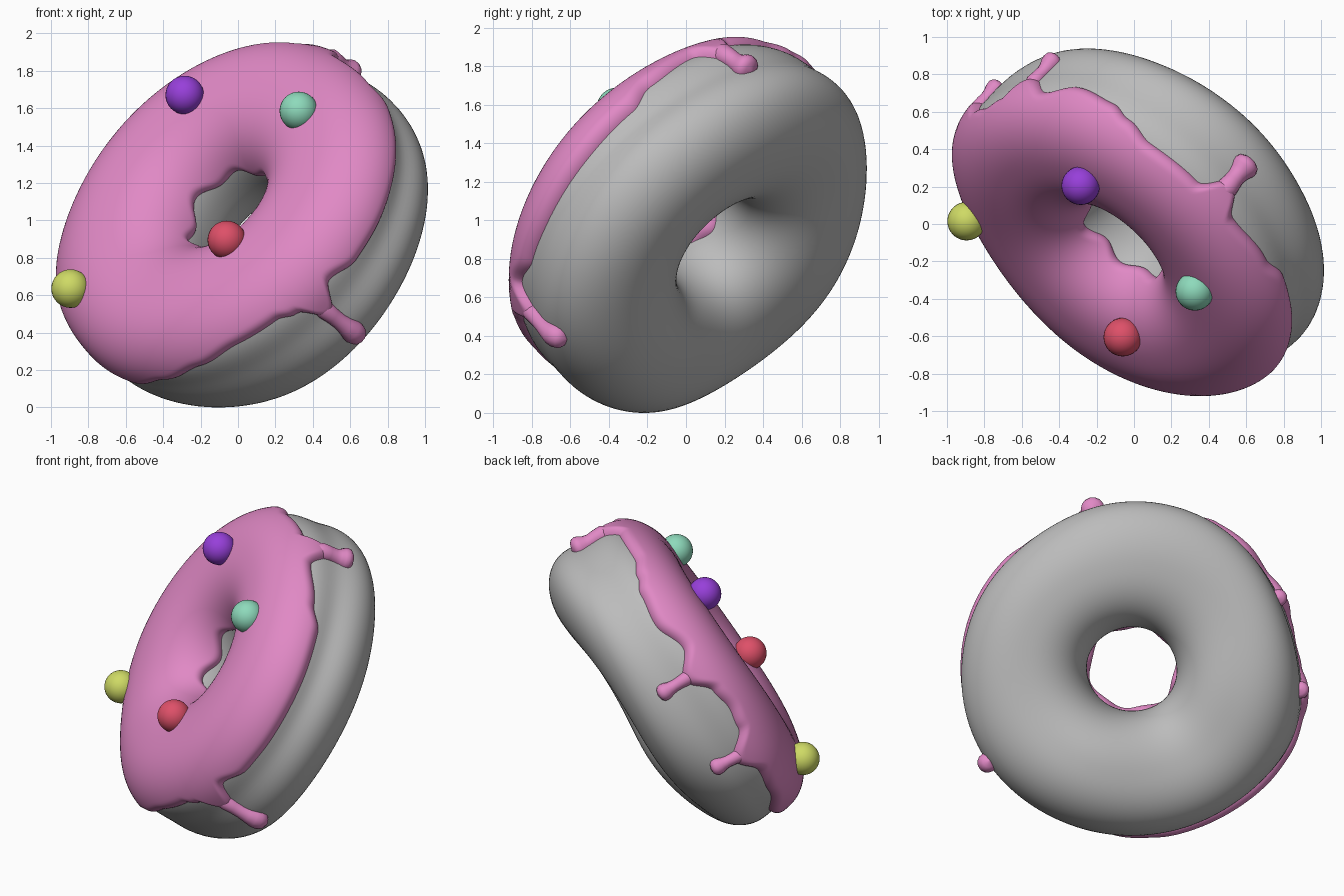
import bpy, bmesh, math
from mathutils import Vector
from math import sin, cos, radians, pi

if "Cube" in bpy.data.objects:
    bpy.data.objects.remove(bpy.data.objects["Cube"])

# Tilted frame of the ring: N is the axis, E1 and E2 span the ring plane
N = Vector((-0.56, -0.63, 0.54)).normalized()
E1 = Vector((0.747, -0.664, 0)).normalized()
E2 = N.cross(E1)
C = Vector((0.035, 0.035, 0.955)) + E2 * 0.03
R, r = 0.66, 0.39


def material(name, col):
    m = bpy.data.materials.new(name)
    m.diffuse_color = (*col, 1)
    m.use_nodes = True
    m.node_tree.nodes["Principled BSDF"].inputs["Base Color"].default_value = m.diffuse_color
    return m


PINK = material("pink_icing", (0.75, 0.25, 0.56))
GREY = material("grey_dough", (0.5, 0.5, 0.5))


def bump(a, centre, width):
    """Smooth bump around an angle in degrees."""
    d = (a - centre + 180) % 360 - 180
    return math.exp(-(d / width) ** 2)


def surf(phi, v, off=0.0):
    """Point on the lumpy dough at ring angle phi and tube angle v (degrees)."""
    p, a = radians(phi), radians(v)
    ca, sa = cos(a), sin(a)
    box = (abs(ca) ** 2.3 + abs(sa) ** 2.3) ** (-1 / 2.3)      # slightly square tube
    waist = 1 - (0.04 + 0.07 * bump(phi, 25, 45)) * bump(v, 6, 17)
    if sa < 0:                                                 # back half of the tube
        ax = 1 - 0.15 * bump(phi, 135, 45) - 0.15 * bump(phi, 232, 32) + 0.17 * bump(phi, 300, 38)
    else:
        ax = 1 - 0.10 * bump(phi, 240, 35)
    rr = r * box * waist
    ring = R - 0.02 * bump(phi, 265, 45) + 0.02 * bump(phi, 15, 40)
    outer = max(0, ca)
    out = 0.03 * bump(phi, 90, 45) * bump(v, -35, 28)          # lumps on the outer side
    out += outer * (0.05 * bump(phi, 204, 22) * bump(v, 20, 40)
                    - 0.04 * bump(phi, 160, 28) * bump(v, -8, 40)
                    + 0.035 * bump(phi, 335, 28) * bump(v, -35, 32)
                    - 0.025 * bump(phi, 57, 25))
    return C + (E1 * cos(p) + E2 * sin(p)) * (ring + (rr + off) * ca + out) + N * ((rr * ax + off) * sa)


def make(name, rows, mat, close_v):
    """Skin a grid of points, always closed around the ring."""
    bm = bmesh.new()
    g = [[bm.verts.new(p) for p in row] for row in rows]
    n, m = len(g), len(g[0])
    for i in range(n):
        for j in range(m if close_v else m - 1):
            a, b = g[i], g[(i + 1) % n]
            k = (j + 1) % m
            bm.faces.new((a[j], b[j], b[k], a[k]))
    me = bpy.data.meshes.new(name)
    bm.to_mesh(me)
    bm.free()
    me.materials.append(mat)
    me.shade_smooth()
    ob = bpy.data.objects.new(name, me)
    bpy.context.collection.objects.link(ob)
    return ob


# Dough ring
make("dough", [[surf(i * 2.5, j * 4) for j in range(90)] for i in range(144)], GREY, True)

# Icing: outer edge follows these (ring angle, tube angle) points
EDGE = [(0, 16), (20, 16), (40, 17), (50, 26), (68, 32), (76, 14), (84, 35), (103, 36),
        (113, 29), (120, 23), (133, 19), (145, 28), (155, 12), (164, 28), (172, 31),
        (180, 27), (189, 6), (198, 19), (210, 15), (230, 2), (255, 4), (270, 15),
        (285, 24), (300, 30), (315, 30), (321, 24), (328, 3), (335, 25), (345, 17), (360, 16)]


def edge(phi):
    for (a, va), (b, vb) in zip(EDGE, EDGE[1:]):
        if a <= phi <= b:
            return va + (vb - va) * (1 - cos(pi * (phi - a) / (b - a))) / 2


def icing_row(phi):
    v0, v1 = edge(phi), 161 + 4 * sin(radians(phi * 6)) + 2 * sin(radians(phi * 4 + 50))
    row = []
    for j in range(61):
        t = (1 - cos(pi * j / 60)) / 2
        v = v0 + (v1 - v0) * t
        d = min(1, min(v - v0, v1 - v) / 9)                    # rounded lip
        row.append(surf(phi, v, -0.025 + 0.07 * math.sqrt(max(0, 1 - (1 - d) ** 2))))
    return row


make("icing", [icing_row(i) for i in range(360)], PINK, False)


# Drips: tapered tubes running down the side of the dough, roots sunk under the icing
def drip(name, phi0, v0, phi1, v1, size):
    radii = [0.3, 0.75, 0.85, 0.75, 0.72, 0.82, 1.0, 1.05, 0.95, 0.65, 0.05]
    ts = [0, 0.14, 0.3, 0.45, 0.58, 0.7, 0.8, 0.88, 0.95, 1.0, 1.03]
    cu = bpy.data.curves.new(name, 'CURVE')
    cu.dimensions = '3D'
    cu.bevel_depth = size
    cu.bevel_resolution = 5
    cu.use_fill_caps = True
    sp = cu.splines.new('POLY')
    sp.points.add(len(ts) - 1)
    for pt, t, rad in zip(sp.points, ts, radii):
        q = surf(phi0 + (phi1 - phi0) * t, v0 + (v1 - v0) * t, min(0.004, 0.1 * t - 0.03))
        pt.co = (*q, 1)
        pt.radius = rad
    sp.use_smooth = True
    cu.materials.append(PINK)
    ob = bpy.data.objects.new(name, cu)
    bpy.context.collection.objects.link(ob)
    bpy.ops.object.select_all(action='DESELECT')
    ob.select_set(True)
    bpy.context.view_layer.objects.active = ob
    bpy.ops.object.convert(target='MESH')


drip("drip_top", 76, 34, 77, -9, 0.07)
drip("drip_back", 155, 28, 154, -16, 0.052)
drip("drip_left", 189, 24, 187, -15, 0.052)
drip("drip_front", 327, 26, 329, -29, 0.06)

# Sugar pearls half sunk in the icing
for name, pos, col in [
    ("purple", (-0.285, 0.205, 1.67), (0.31, 0.05, 0.70)),
    ("teal", (0.325, -0.36, 1.585), (0.27, 0.70, 0.50)),
    ("red", (-0.06, -0.605, 0.895), (0.73, 0.08, 0.14)),
    ("yellow", (-0.895, 0.015, 0.635), (0.62, 0.70, 0.13)),
]:
    bpy.ops.mesh.primitive_uv_sphere_add(segments=32, ring_count=16, radius=0.103, location=pos)
    ob = bpy.context.object
    ob.name = name + "_pearl"
    ob.data.shade_smooth()
    ob.data.materials.append(material(name + "_sugar", col))

# Stand the ring on z = 0
bpy.context.view_layer.update()
low = min((o.matrix_world @ v.co).z for o in bpy.data.objects for v in o.data.vertices)
for o in bpy.data.objects:
    if not o.name.endswith("_pearl"):
        o.location.z -= low
